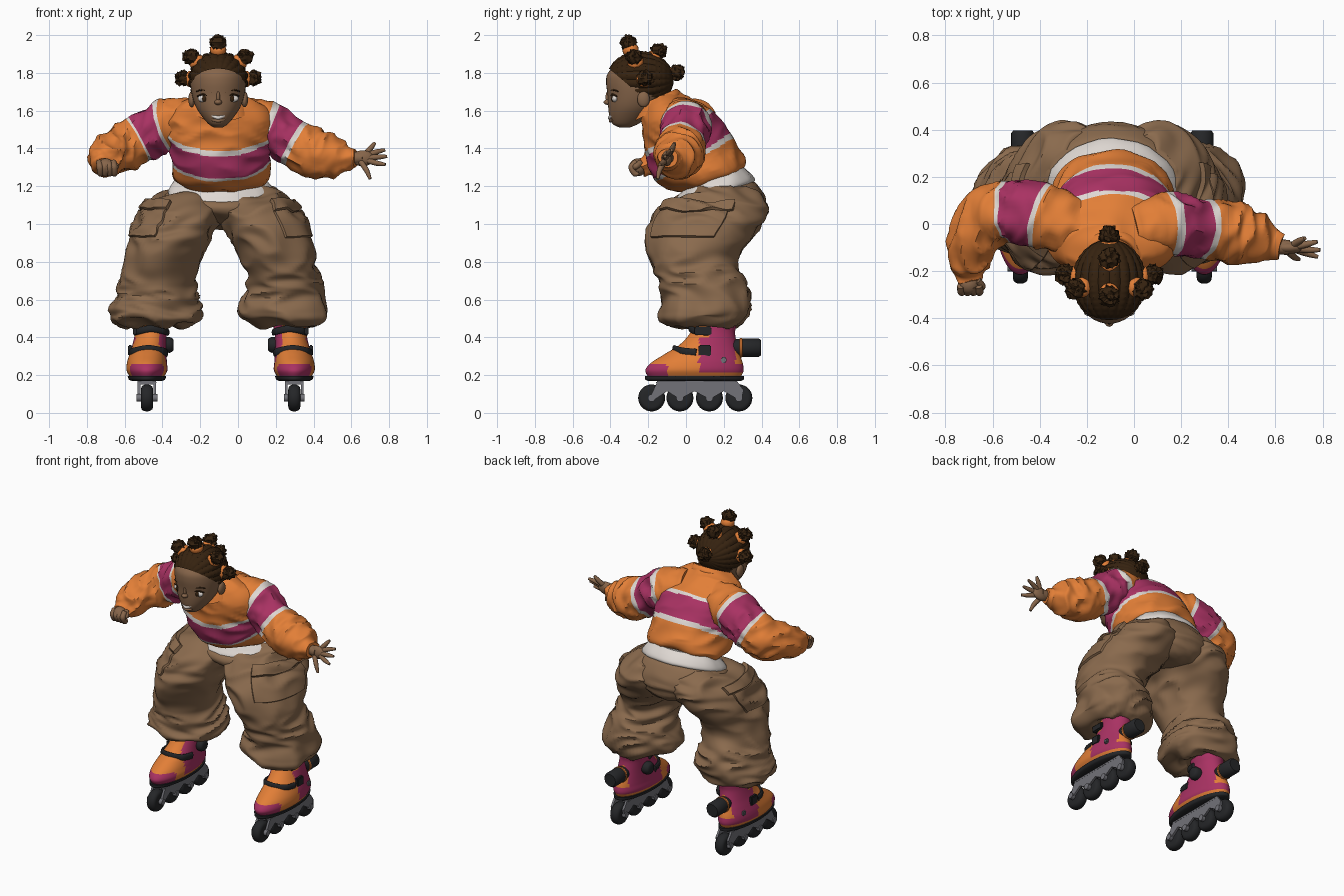
import bpy, bmesh, math
from mathutils import Vector as V, noise

if "Cube" in bpy.data.objects:
    bpy.data.objects.remove(bpy.data.objects["Cube"])

MID = -0.092      # body mirror plane
HX = -0.105       # head centre line
COLOURS = {
    "orange": (.76, .21, .038), "magenta": (.40, .032, .125), "white": (.74, .69, .65),
    "tan cloth": (.255, .145, .075), "skin": (.24, .13, .068), "dark hair": (.036, .016, .005),
    "black": (.018, .019, .021), "grey": (.17, .17, .19)}
MATS = {}
for key, rgb in COLOURS.items():
    MATS[key] = bpy.data.materials.new(key)
    MATS[key].diffuse_color = (*rgb, 1)


def finish(name, bm, cols):
    me = bpy.data.meshes.new(name)
    bm.to_mesh(me)
    bm.free()
    for c in cols:
        me.materials.append(MATS[c])
    ob = bpy.data.objects.new(name, me)
    bpy.context.collection.objects.link(ob)
    return ob


def spline(a, b, c, d, t):
    return [.5 * (2*q + (r-p)*t + (2*p-5*q+4*r-s)*t*t + (3*q-p-3*r+s)*t**3)
            for p, q, r, s in zip(a, b, c, d)]


def loft(name, secs, cols, rule=None, n=32, sub=6, fold=0, freq=(8, 8, 14), patches=()):
    """Skin through elliptical sections (centre, half axis, half axis)."""
    flat = [[*c, *a, *b] for c, a, b in secs]
    last = len(flat) - 1
    rows = [spline(flat[max(i-1, 0)], flat[i], flat[i+1], flat[min(i+2, last)], k/sub)
            for i in range(last) for k in range(sub)] + [flat[-1]]
    bm = bmesh.new()
    rings = []
    for r in rows:
        c, a, b = V(r[:3]), V(r[3:6]), V(r[6:])
        rings.append([bm.verts.new(c + a*math.cos(2*math.pi*j/n) + b*math.sin(2*math.pi*j/n))
                      for j in range(n)])
    grid = {}
    for i in range(len(rings) - 1):
        for j in range(n):
            k = (j + 1) % n
            f = bm.faces.new((rings[i][j], rings[i][k], rings[i+1][k], rings[i+1][j]))
            grid[i, j] = f
            if rule:
                f.material_index = rule((i + .5)/sub, f.calc_center_median())
    for ring in (rings[0], rings[-1]):
        f = bm.faces.new(ring)
        if rule:
            f.material_index = rule(0 if ring is rings[0] else last, f.calc_center_median())
    bmesh.ops.recalc_face_normals(bm, faces=bm.faces)
    bm.normal_update()
    if fold:
        moves = []
        for v in bm.verts:
            p = V([x*f for x, f in zip(v.co, freq)])
            p.z += 2.2 * noise.noise(p * .35)
            moves.append(v.normal * fold * (.55 - 2.2*abs(noise.noise(p))))
        for v, m in zip(bm.verts, moves):
            v.co += m
        bm.normal_update()
    # raised patches: (t0, t1, angle0, angle1, height)
    for t0, t1, g0, g1, h in patches:
        sel = [f for (i, j), f in grid.items() if t0 <= (i+.5)/sub <= t1
               and g0 <= ((j+.5)*360/n + 180) % 360 - 180 <= g1]
        bmesh.ops.inset_region(bm, faces=sel, thickness=.004, depth=h, use_even_offset=True)
    return finish(name, bm, cols)


def tube(name, pts, cols, rule=None, flat=1, **kw):
    """Round tube through (x, y, z, radius) points."""
    P = [V(p[:3]) for p in pts]
    ref = V((1, 0, 0)) if abs((P[-1]-P[0]).normalized().z) > .8 else V((0, 0, 1))
    secs = []
    for i, p in enumerate(P):
        t = (P[min(i+1, len(P)-1)] - P[max(i-1, 0)]).normalized()
        a = t.cross(ref).normalized()
        secs.append((p, a * pts[i][3] * flat, a.cross(t) * pts[i][3]))
    return loft(name, secs, cols, rule, **kw)


def ball(name, c, r, col, bump=0):
    bm = bmesh.new()
    bmesh.ops.create_uvsphere(bm, u_segments=24, v_segments=14, radius=1)
    for v in bm.verts:
        k = 1 + bump * noise.noise(v.co * 3.5 + V(c) * 9)
        v.co = V([ci + ri*x*k for ci, ri, x in zip(c, r, v.co)])
    return finish(name, bm, [col])


def box(name, c, size, col, bevel=.006):
    bm = bmesh.new()
    bmesh.ops.create_cube(bm, size=1)
    for v in bm.verts:
        v.co = V([ci + s*x for ci, s, x in zip(c, size, v.co)])
    bmesh.ops.bevel(bm, geom=bm.edges[:], offset=bevel, segments=2, affect='EDGES')
    return finish(name, bm, [col])


def tilted(fy, fz, by, bz, rx):
    """Section given by its front and back points in the y-z plane."""
    return (V((MID, (fy+by)/2, (fz+bz)/2)), V((rx, 0, 0)), V((0, (by-fy)/2, (bz-fz)/2)))


def level(x, z, yc, rx, ry):
    return (V((x, yc, z)), V((rx, 0, 0)), V((0, ry, 0)))


def bands(w0, m0, m1, w1, sway=0):
    """White-edged magenta stripe along a loft; sway drops it at the front."""
    def rule(t, p):
        t -= sway * max(-1, min(1, (p.y - .25 + .07*t) / .2))
        return 1 if m0 < t < m1 else 2 if w0 < t < w1 else 0
    return rule


KNIT = ["orange", "magenta", "white"]

# Sweater body, collar and undershirt
loft("sweater_body", [tilted(.05, 1.20, .27, 1.28, .21), tilted(-.005, 1.17, .305, 1.30, .24),
     tilted(-.11, 1.195, .31, 1.345, .26), tilted(-.18, 1.26, .26, 1.44, .262),
     tilted(-.215, 1.40, .16, 1.575, .285), tilted(-.23, 1.52, .06, 1.645, .265),
     tilted(-.235, 1.59, -.02, 1.685, .19), tilted(-.24, 1.63, -.05, 1.71, .125)],
     KNIT, bands(2.86, 3.05, 3.95, 4.14, .25), n=64, sub=20, fold=.013, freq=(6, 6, 9))
loft("collar", [tilted(-.275, 1.545, -.025, 1.665, .15), tilted(-.26, 1.59, -.03, 1.70, .135),
     tilted(-.24, 1.63, -.055, 1.715, .11), tilted(-.22, 1.61, -.07, 1.69, .085)], ["orange"])
loft("undershirt", [tilted(.0, 1.20, .31, 1.30, .23), tilted(-.045, 1.145, .345, 1.265, .265),
     tilted(-.06, 1.10, .362, 1.23, .278), tilted(.0, 1.08, .33, 1.20, .25)], ["white"], fold=.006)

# Sleeves
tube("bent_sleeve", [(-.22, -.03, 1.54, .12), (-.38, .03, 1.525, .136), (-.51, .05, 1.455, .131),
     (-.62, .025, 1.395, .127), (-.685, -.075, 1.365, .106), (-.70, -.165, 1.33, .083),
     (-.702, -.205, 1.315, .055), (-.70, -.235, 1.305, .05)],
     KNIT, bands(.98, 1.16, 2.05, 2.23), n=40, sub=14, fold=.018, freq=(11, 8, 8))
tube("stretched_sleeve", [(.0, -.03, 1.545, .12), (.16, 0, 1.515, .13), (.285, -.02, 1.43, .12),
     (.41, -.035, 1.375, .13), (.52, -.06, 1.35, .106), (.575, -.085, 1.35, .066),
     (.60, -.09, 1.35, .056), (.62, -.095, 1.35, .05)],
     KNIT, bands(.88, 1.06, 2.02, 2.2), n=40, sub=14, fold=.018, freq=(11, 8, 8))

# Open hand
ball("open_palm", (.66, -.10, 1.348), (.06, .026, .042), "skin")
tube("open_wrist", [(.59, -.095, 1.35, .032), (.66, -.1, 1.35, .032)], ["skin"], n=16)
for i, (a, b, c) in enumerate([
        ((.68, -.085, 1.375), (.705, -.07, 1.405), (.725, -.06, 1.43)),
        ((.69, -.095, 1.365), (.735, -.085, 1.382), (.778, -.075, 1.392)),
        ((.695, -.105, 1.35), (.745, -.11, 1.355), (.79, -.11, 1.358)),
        ((.69, -.11, 1.335), (.735, -.125, 1.322), (.78, -.14, 1.315)),
        ((.65, -.115, 1.33), (.68, -.14, 1.285), (.70, -.15, 1.238))]):
    tube(f"open_finger_{i}", [(*a, .015), (*b, .014), (*c, .008)], ["skin"], n=12, sub=4)

# Closed hand
ball("fist", (-.70, -.255, 1.30), (.047, .047, .047), "skin")
for i in range(4):
    x = -.735 + i*.025
    tube(f"fist_finger_{i}", [(x, -.262, 1.33, .016), (x+.004, -.288, 1.302, .018),
         (x+.006, -.27, 1.265, .015), (x+.006, -.25, 1.268, .012)], ["skin"], n=12, sub=4)
tube("fist_thumb", [(-.665, -.24, 1.325, .017), (-.645, -.265, 1.305, .016), (-.665, -.29, 1.29, .011)],
     ["skin"], n=12)

# Head, neck and face
loft("head", [level(HX, z, y, rx, ry) for z, y, rx, ry in [
     (1.512, -.325, .025, .03), (1.53, -.32, .052, .068), (1.57, -.302, .086, .103),
     (1.62, -.28, .118, .132), (1.68, -.265, .138, .15), (1.75, -.255, .148, .168),
     (1.80, -.25, .143, .163), (1.85, -.24, .11, .12), (1.88, -.24, .05, .05)]], ["skin"], n=40)
tube("neck", [(HX, -.09, 1.58, .09), (HX, -.16, 1.63, .078), (HX, -.22, 1.69, .08)], ["skin"])
ball("nose", (HX, -.412, 1.645), (.02, .024, .015), "skin")
ball("nose_bridge", (HX, -.408, 1.672), (.01, .018, .035), "skin")
tube("lower_lip", [(HX-.035, -.388, 1.552, .006), (HX, -.4, 1.546, .009),
     (HX+.035, -.388, 1.552, .006)], ["skin"], n=12)
tube("smile", [(HX-.045, -.384, 1.578, .005), (HX, -.404, 1.563, .01),
     (HX+.045, -.384, 1.578, .005)], ["white"], n=12)
for s in (-1, 1):
    ball("ear", (HX+s*.14, -.225, 1.66), (.018, .033, .042), "skin")
    ball("eye", (HX+s*.076, -.376, 1.664), (.032, .016, .02), "white")
    ball("iris", (HX+s*.072, -.387, 1.664), (.014, .01, .017), "dark hair")
    tube("eyelid", [(HX+s*.044, -.4, 1.674, .003), (HX+s*.078, -.39, 1.686, .005),
         (HX+s*.11, -.367, 1.676, .004)], ["dark hair"], n=10)
    tube("brow", [(HX+s*.035, -.408, 1.697, .004), (HX+s*.08, -.388, 1.71, .005),
         (HX+s*.115, -.36, 1.702, .003)], ["dark hair"], n=10)

# Braided hair cap: ridges run front to back
bm = bmesh.new()
bmesh.ops.create_uvsphere(bm, u_segments=160, v_segments=56, radius=1)
for v in bm.verts:
    x, z, y = v.co
    ang = math.atan2(z, x)
    k = .965 + .065*abs(math.sin(10*ang)) * (.75 + .25*math.sin(45*y))
    v.co = (HX + .157*x*k, -.243 + .178*y, 1.765 + .15*z*k)
for co, no in (((HX, -.41, 1.825), (0, .17, .2)), ((HX, -.1, 1.65), (0, .3, 1))):
    bmesh.ops.bisect_plane(bm, geom=bm.verts[:]+bm.edges[:]+bm.faces[:], plane_co=co,
                           plane_no=no, clear_inner=True)
bmesh.ops.recalc_face_normals(bm, faces=bm.faces)
finish("braided_hair", bm, ["dark hair"])

# Hair buns with ties
buns = [(HX, -.305, 1.96), (HX, -.145, 1.915), (HX, -.052, 1.80)]
buns += [(HX+s*x, y, z) for s in (-1, 1) for x, y, z in ((.143, -.275, 1.885), (.185, -.215, 1.77))]
for i, p in enumerate(buns):
    ball(f"hair_bun_{i}", p, (.043, .043, .039), "dark hair", .45)
    p = V(p)
    d = (p - V((HX, -.243, 1.76))).normalized()
    tube(f"bun_tie_{i}", [(*(p-d*.06), .034), (*(p-d*.05), .042), (*(p-d*.03), .042),
         (*(p-d*.02), .034)], ["orange"], n=20, sub=3)

# Trouser seat with a dipped front waist
loft("trouser_seat", [tilted(.0, 1.115, .33, 1.23, .24), tilted(-.06, 1.115, .375, 1.21, .285),
     tilted(-.085, 1.085, .425, 1.13, .31), tilted(-.06, 1.045, .43, 1.06, .26),
     tilted(.03, 1.015, .385, .99, .16), tilted(.12, 1.0, .30, .97, .07)],
     ["tan cloth"], n=40, fold=.008)

LEG = [(1.19, .27, .11, .06, .31), (1.155, .33, .045, -.04, .39), (1.10, .385, .0, -.125, .425),
       (1.03, .435, -.01, -.175, .42), (.95, .467, .04, -.205, .36), (.86, .49, .09, -.20, .285),
       (.78, .505, .125, -.175, .265), (.70, .53, .135, -.145, .31), (.62, .555, .12, -.122, .335),
       (.54, .585, .10, -.135, .335), (.49, .575, .12, -.13, .30), (.455, .50, .20, -.03, .26),
       (.48, .46, .25, .02, .23)]
FRAME = [(-.15, .168), (.27, .168), (.305, .12), (.295, .075), (.268, .075), (.2, .115), (.14, .08),
         (.11, .08), (.045, .115), (-.02, .08), (-.045, .08), (-.10, .115), (-.17, .068), (-.195, .075)]
WHEELS = (-.182, -.032, .124, .28)


def boot_rule(t, p):
    inner = abs(p.x - MID) < .325
    if p.z > .215 and p.y > .07 + .05*(p.z > .4) - .09*inner:
        return 2 if p.y > .262 and .26 < p.z < .42 else 1
    return 1 if p.y < -.10 and p.z < .258 else 2


for s, side in ((1, "left"), (-1, "right")):
    X = lambda u: MID + s*u
    # Baggy trouser leg with cargo pocket and flap
    loft(f"trouser_leg_{side}", [(V((X((o+i)/2), (f+b)/2, z)), V((s*(o-i)/2, 0, 0)),
         V((0, (b-f)/2, 0))) for z, o, i, f, b in LEG], ["tan cloth"], n=64, sub=8, fold=.026,
         freq=(5, 5, 10), patches=[(2.5, 4.25, -66, 18, .012), (1.75, 2.5, -69, 21, .02)])
    # Boot leaning inward towards the cuff
    u = .39
    loft(f"boot_{side}", [level(X(w), z, (f+b)/2, rx, (b-f)/2) for w, z, f, b, rx in [
         (.39, .19, -.20, .29, .09), (.39, .225, -.215, .305, .108), (.39, .265, -.185, .30, .106),
         (.385, .31, -.115, .285, .098), (.378, .36, -.035, .27, .089), (.37, .42, .02, .26, .084),
         (.365, .46, .03, .265, .086), (.362, .51, .03, .27, .088)]],
         ["black", "magenta", "orange"], boot_rule, n=64, sub=8)
    loft(f"boot_sole_{side}", [level(X(u), z, .045, rx, ry) for z, rx, ry in
         [(.168, .075, .24), (.176, .095, .26), (.195, .102, .262)]], ["black"])
    # Straps, buckles, dial and heel canister
    for label, m, h, front, back, z0, r in (("cuff", .367, .078, .022, .12, .434, .018),
                                            ("instep", .382, .084, -.062, .055, .325, .022)):
        tube(f"{label}_strap_{side}", [(X(m-h-.01), back, z0-.008, r), (X(m-h+.012), (front+back)/2-.02, z0, r),
             (X(m), front, z0+.012, r), (X(m+h-.012), (front+back)/2-.02, z0, r),
             (X(m+h+.01), back, z0-.008, r)], ["black"], flat=.5, n=16)
    box(f"strap_buckle_{side}", (X(u+.088), .10, .33), (.024, .065, .06), "black")
    box(f"cuff_buckle_{side}", (X(u+.065), .09, .434), (.02, .09, .045), "black")
    box(f"ankle_plate_{side}", (X(u+.09), .20, .28), (.02, .03, .03), "grey")
    tube(f"side_dial_{side}", [(X(u-.06), .14, .36, .036), (X(u-.12), .14, .36, .042),
         (X(u-.14), .14, .36, .028)], ["black"], n=24, sub=2)
    tube(f"heel_canister_{side}", [(X(u-.01), .24, .345, .042), (X(u-.01), .30, .345, .049),
         (X(u-.01), .385, .345, .049), (X(u-.01), .397, .345, .04)], ["black"], n=24, sub=1)
    tube(f"canister_ring_{side}", [(X(u-.01), .283, .345, .046), (X(u-.01), .286, .345, .052),
         (X(u-.01), .296, .345, .052), (X(u-.01), .3, .345, .046)], ["orange"], n=24, sub=1)
    # Skate frame
    for k in (-1, 1):
        bm = bmesh.new()
        f = bm.faces.new([bm.verts.new((X(u) + k*.042 - .007, y, z)) for y, z in FRAME])
        r = bmesh.ops.extrude_face_region(bm, geom=[f])
        for v in r["geom"]:
            if isinstance(v, bmesh.types.BMVert):
                v.co.x += .014
        bmesh.ops.recalc_face_normals(bm, faces=bm.faces)
        finish(f"skate_rail_{side}", bm, ["grey"])
    box(f"skate_bridge_{side}", (X(u), .05, .16), (.10, .42, .018), "grey")
    # Wheels and axles
    for i, y in enumerate(WHEELS):
        tube(f"wheel_{side}_{i}", [(X(u)+x, y, .079, r) for x, r in
             ((-.032, .045), (-.028, .06), (-.012, .07), (.012, .07), (.028, .06), (.032, .045))],
             ["black"], n=32, sub=2)
        tube(f"axle_{side}_{i}", [(X(u)-.055, y, .079, .02), (X(u)+.055, y, .079, .02)],
             ["grey"], n=16, sub=1)

bpy.ops.object.select_all(action='SELECT')
bpy.context.view_layer.objects.active = bpy.context.collection.objects[0]
bpy.ops.object.shade_smooth_by_angle(angle=math.radians(42))

for m in bpy.data.materials:
    if m.users and not m.is_grease_pencil:
        m.use_nodes = True
        m.node_tree.nodes["Principled BSDF"].inputs["Base Color"].default_value = m.diffuse_color
